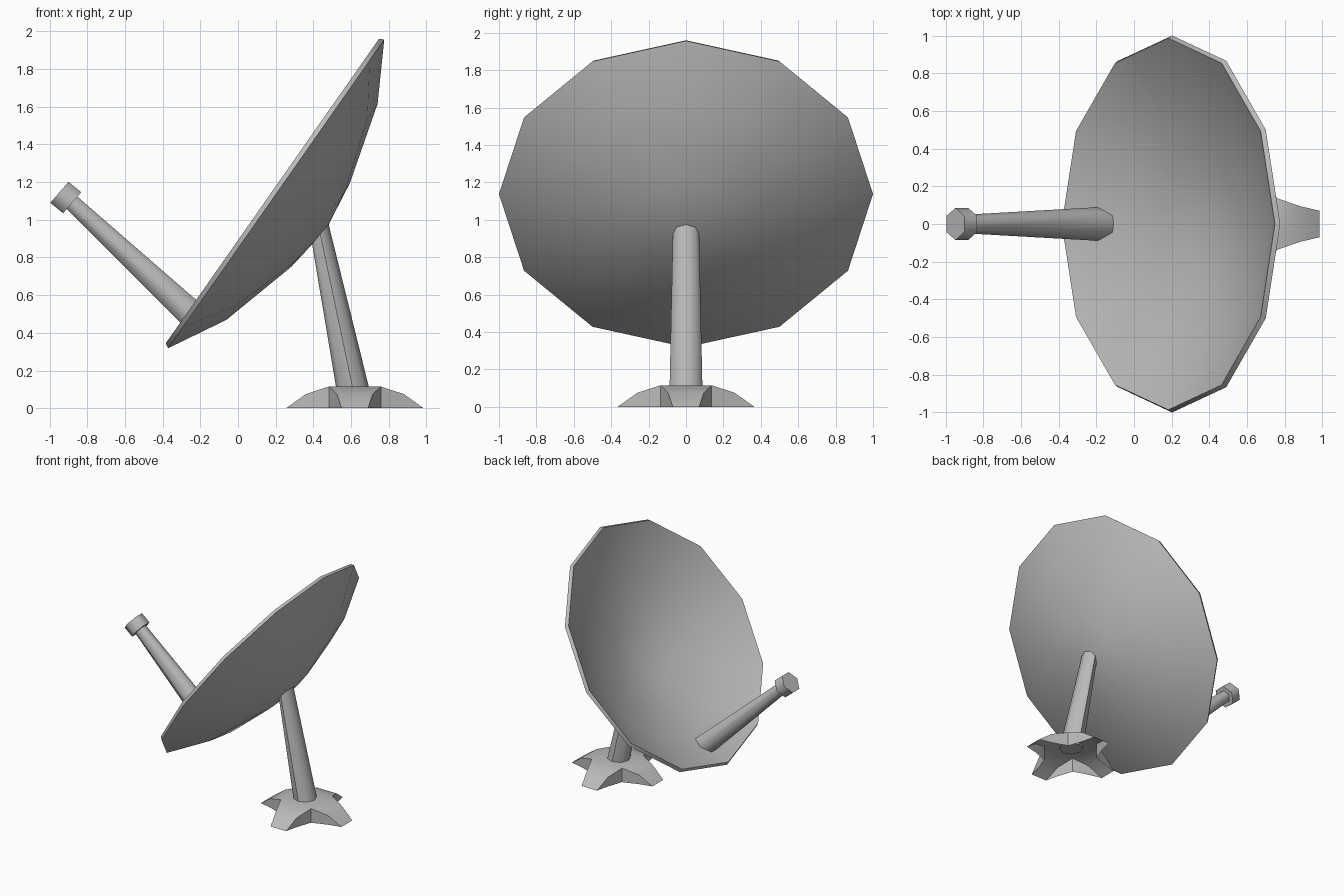
import bpy, bmesh
from math import sin, cos, pi, radians
from mathutils import Vector, Matrix

if "Cube" in bpy.data.objects:
    bpy.data.objects.remove(bpy.data.objects["Cube"])

grey = bpy.data.materials.new("light_grey")
grey.use_nodes = True
colour = (0.5, 0.5, 0.5, 1)
grey.diffuse_color = colour
grey.node_tree.nodes["Principled BSDF"].inputs["Base Color"].default_value = colour

Y = Vector((0, 1, 0))


def xz(x, z):
    return Vector((x, 0, z))


def finish(name, bm, angle):
    bmesh.ops.remove_doubles(bm, verts=bm.verts, dist=1e-4)
    bmesh.ops.recalc_face_normals(bm, faces=bm.faces)
    mesh = bpy.data.meshes.new(name)
    bm.to_mesh(mesh)
    bm.free()
    mesh.materials.append(grey)
    obj = bpy.data.objects.new(name, mesh)
    bpy.context.collection.objects.link(obj)
    bpy.ops.object.select_all(action="DESELECT")
    obj.select_set(True)
    bpy.context.view_layer.objects.active = obj
    bpy.ops.object.shade_smooth_by_angle(angle=radians(angle))
    return obj


def ring(centre, across, ry, rv, sides):
    """Polygon with corners on +y and -y; 'across' is its other axis."""
    steps = [2 * pi * i / sides for i in range(sides)]
    return [centre + Y * cos(a) * ry + across * sin(a) * rv for a in steps]


def loft(name, rings, angle, caps=True):
    bm = bmesh.new()
    loops = [[bm.verts.new(p) for p in r] for r in rings]
    n = len(loops[0])
    for a, b in zip(loops, loops[1:]):
        for i in range(n):
            j = (i + 1) % n
            bm.faces.new((a[i], a[j], b[j], b[i]))
    if caps:
        bm.faces.new(loops[0])
        bm.faces.new(loops[-1])
    return finish(name, bm, angle)


# Dish: twelve-sided shell, lathed about a tilted axis
tilt = radians(55)
slope = xz(cos(tilt), sin(tilt))
back = xz(sin(tilt), -cos(tilt))
rim_centre = xz(0.2025, 1.1375)
outer = [(0, 0.325), (0.27, 0.288), (0.7, 0.167), (1, 0)]
inner = [(0.986, -0.025), (0.69, 0.141), (0.265, 0.26), (0, 0.297)]
loft("dish", [ring(rim_centre + back * d, slope, r, r, 12)
              for r, d in outer + inner], 40, caps=False)

# Support pole: leans from the base to the back of the dish
loft("support_pole", [
    ring(xz(0.612, 0.09), xz(1, 0), 0.088, 0.088, 8),
    ring(rim_centre + back * 0.303 - slope * 0.03, slope, 0.07, 0.073, 8)], 50)

# Feed arm: tapered hexagonal rod, cut to the slope of the dish
foot, tip = xz(-0.175, 0.433), xz(-0.885, 1.094)
loft("feed_arm", [
    ring(foot, xz(0.903, 0.43), 0.09, 0.096, 6),
    ring(tip, xz(0.682, 0.731), 0.05, 0.05, 6)], 65)

# Feed head: hexagonal cap on the arm
across = xz(0.654, 0.757)
loft("feed_head", [ring(c, across, 0.085, 0.085, 6)
                   for c in (xz(-0.88, 1.09), xz(-0.9475, 1.146))], 65)

# Base: hollow four-armed foot, open underneath
bm = bmesh.new()
core, top = 0.1375, 0.115
stations = [(core, core, top), (0.26, 0.095, 0.075), (0.365, 0.07, 0)]
centre = Matrix.Translation((0.62, 0, 0))


def face(turn, points):
    bm.faces.new([bm.verts.new(turn @ Vector(p)) for p in points])


face(centre, [(-core, -core, top), (core, -core, top),
              (core, core, top), (-core, core, top)])
for k in range(4):
    turn = centre @ Matrix.Rotation(k * pi / 2, 4, "Z")
    for (r1, w1, z1), (r2, w2, z2) in zip(stations, stations[1:]):
        face(turn, [(r1, -w1, z1), (r2, -w2, z2), (r2, w2, z2), (r1, w1, z1)])
        for s in (-1, 1):
            side = [(r1, s * w1, 0), (r2, s * w2, 0), (r1, s * w1, z1)]
            if z2 > 0:
                side.insert(2, (r2, s * w2, z2))
            face(turn, side)
finish("base", bm, 35)
